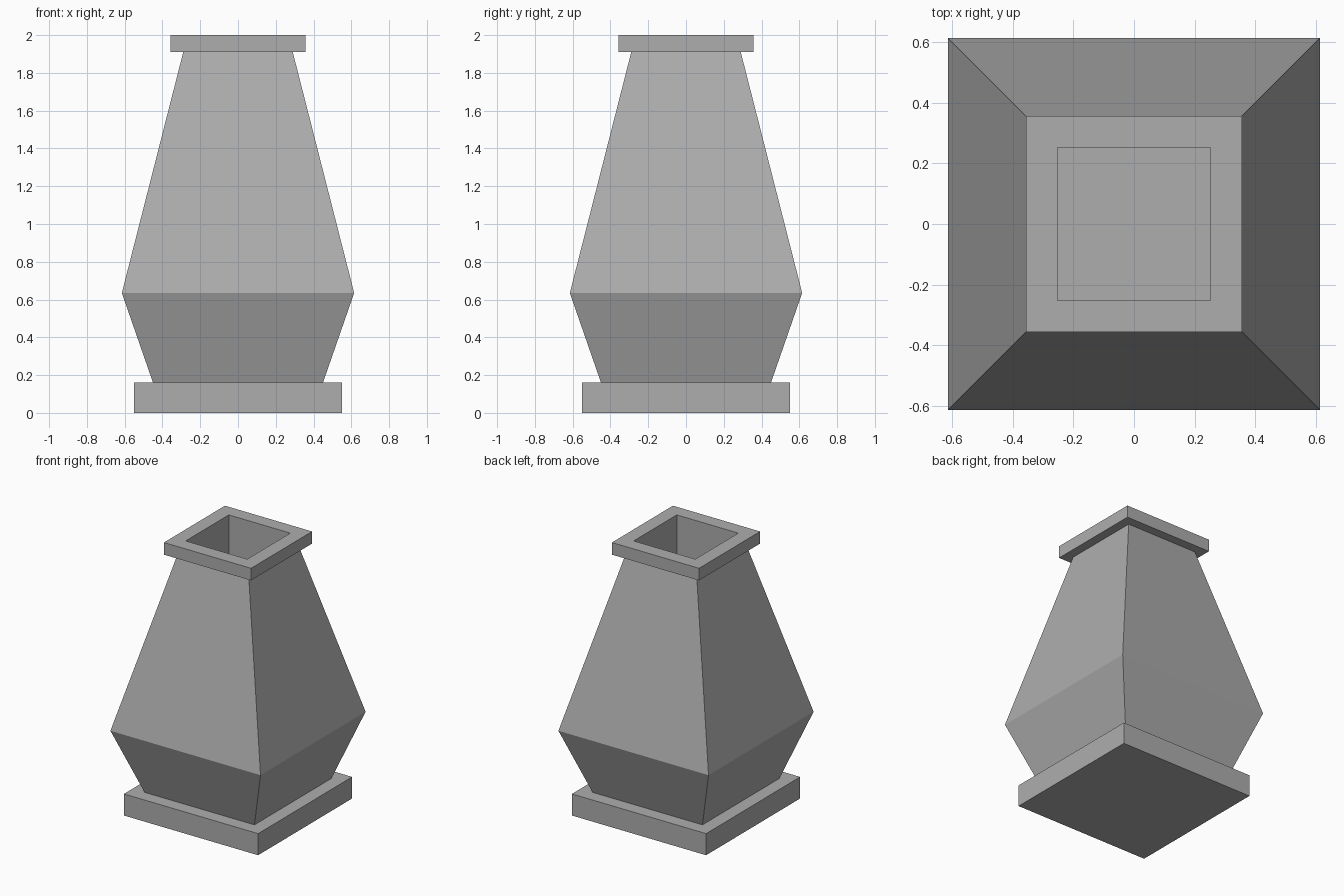
import bpy
import bmesh

cube = bpy.data.objects.get("Cube")
if cube:
    bpy.data.objects.remove(cube, do_unlink=True)

stone = bpy.data.materials.new("grey_stone")
stone.use_nodes = True
GREY = (0.42, 0.42, 0.42, 1.0)
stone.diffuse_color = GREY
stone.node_tree.nodes["Principled BSDF"].inputs["Base Color"].default_value = GREY


def square_loft(name, profile):
    """Stack square rings of (half width, height), capped at both ends."""
    bm = bmesh.new()
    rings = []
    for h, z in profile:
        corners = [(-h, -h), (h, -h), (h, h), (-h, h)]
        rings.append([bm.verts.new((x, y, z)) for x, y in corners])
    for low, high in zip(rings, rings[1:]):
        for i in range(4):
            j = (i + 1) % 4
            bm.faces.new((low[i], low[j], high[j], high[i]))
    bm.faces.new(rings[0][::-1])
    bm.faces.new(rings[-1])
    mesh = bpy.data.meshes.new(name)
    bm.to_mesh(mesh)
    bm.free()
    mesh.materials.append(stone)
    obj = bpy.data.objects.new(name, mesh)
    bpy.context.collection.objects.link(obj)
    return obj


# Square foot slab
FOOT_TOP = 0.16
square_loft("foot", [(0.55, 0), (0.55, FOOT_TOP)])

# Tapered body, lip and the straight shaft sunk from the mouth
BELLY, NECK, LIP, MOUTH = 0.615, 0.29, 0.357, 0.252
square_loft("vase_body", [
    (0.45, FOOT_TOP), (BELLY, 0.635), (NECK, 1.91),
    (LIP, 1.91), (LIP, 2.0), (MOUTH, 2.0), (MOUTH, 0.2),
])
